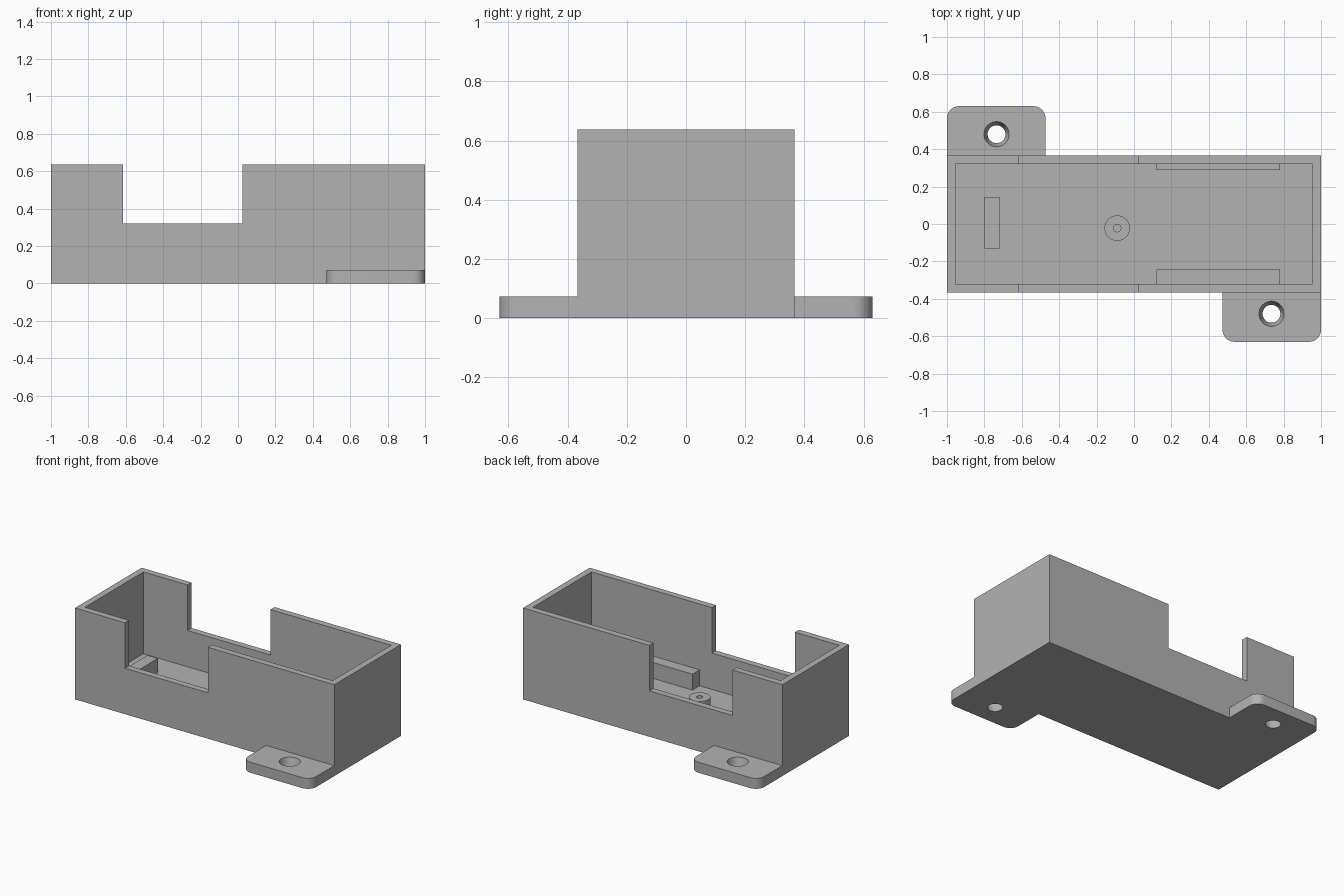
import bpy, bmesh, math
from mathutils import Matrix, Vector

cube = bpy.data.objects.get("Cube")
if cube:
    bpy.data.objects.remove(cube, do_unlink=True)

# One plain grey for the whole enclosure
grey = bpy.data.materials.new("plain grey")
colour = (0.45, 0.45, 0.45, 1)
grey.diffuse_color = colour
grey.use_nodes = True
grey.node_tree.nodes["Principled BSDF"].inputs["Base Color"].default_value = colour

WALL, FLOOR, HEIGHT, HALF_W = 0.045, 0.067, 0.637, 0.367
TAB = 0.073


def finish(name, bm):
    bmesh.ops.recalc_face_normals(bm, faces=bm.faces[:])
    mesh = bpy.data.meshes.new(name)
    bm.to_mesh(mesh)
    bm.free()
    mesh.materials.append(grey)
    obj = bpy.data.objects.new(name, mesh)
    bpy.context.collection.objects.link(obj)
    return obj


def prism(name, points, direction):
    """Extrude a closed outline along a direction."""
    bm = bmesh.new()
    face = bm.faces.new([bm.verts.new(p) for p in points])
    out = bmesh.ops.extrude_face_region(bm, geom=[face])
    verts = [v for v in out["geom"] if isinstance(v, bmesh.types.BMVert)]
    bmesh.ops.translate(bm, verts=verts, vec=Vector(direction))
    return finish(name, bm)


def box(name, x0, x1, y0, y1, z0, z1):
    return prism(name, [(x0, y0, z0), (x1, y0, z0), (x1, y1, z0), (x0, y1, z0)],
                 (0, 0, z1 - z0))


def cone(name, x, y, z0, z1, r0, r1):
    bm = bmesh.new()
    bmesh.ops.create_cone(bm, cap_ends=True, segments=48, radius1=r0, radius2=r1,
                          depth=z1 - z0, matrix=Matrix.Translation((x, y, (z0 + z1) / 2)))
    return finish(name, bm)


def select(obj):
    bpy.ops.object.select_all(action="DESELECT")
    obj.select_set(True)
    bpy.context.view_layer.objects.active = obj


def cut(obj, cutter):
    cutter.hide_render = True
    mod = obj.modifiers.new("cut", "BOOLEAN")
    mod.operation, mod.solver, mod.object = "DIFFERENCE", "EXACT", cutter
    select(obj)
    bpy.ops.object.modifier_apply(modifier=mod.name)
    bpy.data.objects.remove(cutter, do_unlink=True)


def smooth(obj):
    select(obj)
    bpy.ops.object.shade_smooth_by_angle(angle=math.radians(30))


# Open tray, with the same notch through both long walls
NOTCH = 0.32
outline = [(-1, 0), (1, 0), (1, HEIGHT), (0.025, HEIGHT), (0.025, NOTCH),
           (-0.615, NOTCH), (-0.615, HEIGHT), (-1, HEIGHT)]
tray = prism("tray", [(x, -HALF_W, z) for x, z in outline], (0, 2 * HALF_W, 0))
inner = HALF_W - WALL
cut(tray, box("cavity", WALL - 1, 1 - WALL, -inner, inner, FLOOR, 1))

# Mounting tabs on opposite corners, rounded outside, with tapered screw holes
R = 0.065
for name, s in (("front_tab", 1), ("back_tab", -1)):
    pts = [(0.473, -HALF_W)]
    for cx, start in ((0.473 + R, 180), (1 - R, 270)):
        for i in range(13):
            a = math.radians(start + i * 7.5)
            pts.append((cx + R * math.cos(a), -0.63 + R + R * math.sin(a)))
    pts.append((1, -HALF_W))
    tab = prism(name, [(s * x, s * y, 0) for x, y in pts], (0, 0, TAB))
    # Extend the taper slightly past both faces for a clean cut
    cut(tab, cone("screw_hole", s * 0.735, s * -0.48, -0.01, TAB + 0.01, 0.045, 0.07))
    smooth(tab)

# Fittings on the tray floor
box("end_stop", -0.8, -0.72, -0.13, 0.145, FLOOR, 0.165)
box("front_rail", 0.12, 0.78, -inner, -0.243, FLOOR, 0.178)
box("back_rail", 0.12, 0.78, 0.29, inner, FLOOR, 0.178)
post = cone("screw_post", -0.09, -0.022, FLOOR, 0.16, 0.068, 0.068)
cut(post, cone("pilot_hole", -0.09, -0.022, FLOOR + 0.005, 0.2, 0.02, 0.02))
smooth(post)
